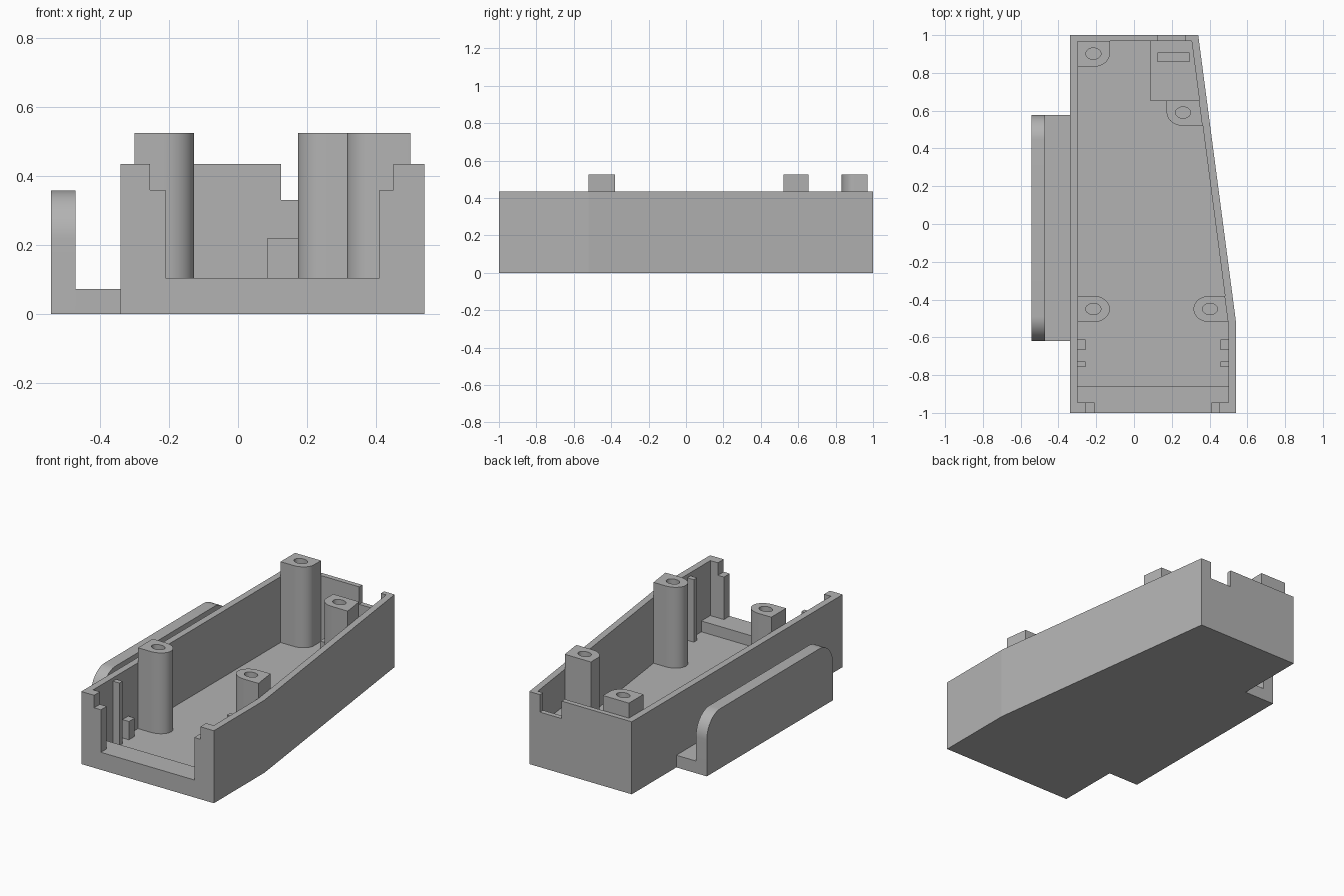
import bpy, bmesh
from math import sin, cos, radians

cube = bpy.data.objects.get("Cube")
if cube:
    bpy.data.objects.remove(cube, do_unlink=True)

gray = bpy.data.materials.new("plastic gray")
gray.use_nodes = True
gray.diffuse_color = (0.45, 0.45, 0.45, 1)
gray.node_tree.nodes["Principled BSDF"].inputs["Base Color"].default_value = (0.45, 0.45, 0.45, 1)


def extrude(name, profile, low, high, axis="z"):
    """Prism from a profile: (x, y) along z, or (y, z) along x."""
    bm = bmesh.new()
    at = (lambda a, b: (a, b, low)) if axis == "z" else (lambda a, b: (low, a, b))
    face = bm.faces.new([bm.verts.new(at(a, b)) for a, b in profile])
    top = bmesh.ops.extrude_face_region(bm, geom=[face])["geom"]
    step = (0, 0, high - low) if axis == "z" else (high - low, 0, 0)
    bmesh.ops.translate(bm, vec=step, verts=[v for v in top if isinstance(v, bmesh.types.BMVert)])
    bmesh.ops.recalc_face_normals(bm, faces=bm.faces)
    mesh = bpy.data.meshes.new(name)
    bm.to_mesh(mesh)
    bm.free()
    mesh.materials.append(gray)
    obj = bpy.data.objects.new(name, mesh)
    bpy.context.collection.objects.link(obj)
    return obj


def box(name, x0, x1, y0, y1, z0, z1):
    return extrude(name, [(x0, y0), (x1, y0), (x1, y1), (x0, y1)], z0, z1)


def activate(obj):
    for other in bpy.context.selected_objects:
        other.select_set(False)
    obj.select_set(True)
    bpy.context.view_layer.objects.active = obj


def cut(obj, cutters):
    activate(obj)
    for cutter in cutters:
        mod = obj.modifiers.new("cut", "BOOLEAN")
        mod.operation, mod.solver, mod.object = "DIFFERENCE", "EXACT", cutter
        bpy.ops.object.modifier_apply(modifier=mod.name)
        bpy.data.objects.remove(cutter, do_unlink=True)


def smooth(obj):
    activate(obj)
    bpy.ops.object.shade_smooth_by_angle(angle=radians(30))


def arc(cx, cy, rx, ry, start, end, steps=16):
    angles = [radians(start + (end - start) * i / steps) for i in range(steps + 1)]
    return [(cx + rx * cos(a), cy + ry * sin(a)) for a in angles]


FLOOR, SILL, RIM, BOSS_TOP = 0.04, 0.105, 0.435, 0.525


def inner(y):
    """x of the inside face of the tapering wall."""
    return 0.5 - max(0, y + 0.52) * 0.131


def cavity(name, front, low):
    return extrude(name, [(-0.3, front), (0.5, front), (0.5, -0.52),
                          (inner(0.97), 0.97), (-0.3, 0.97)], low, 0.7)


# Open tray with a tapering side, stepped front opening and rear notch
tray = extrude("tray", [(-0.34, -1), (0.54, -1), (0.54, -0.52), (0.34, 1), (-0.34, 1)], 0, RIM)
cut(tray, [
    cavity("upper_cavity", -0.945, SILL),
    cavity("lower_cavity", -0.86, FLOOR),
    box("front_opening", -0.21, 0.41, -1.1, -0.9, SILL, 0.7),
    box("front_ledge", -0.255, 0.45, -1.1, -0.9, 0.36, 0.7),
    box("rear_notch", 0.125, 0.27, 0.93, 1.1, 0.33, 0.7),
])

# Rear corner platform with a slot
platform = extrude("rear_platform", [(0.085, 0.655), (inner(0.655), 0.655),
                                     (inner(0.97), 0.97), (0.085, 0.97)], FLOOR, 0.22)
cut(platform, [box("slot", 0.125, 0.295, 0.86, 0.905, 0.12, 0.3)])


# Screw bosses that merge into the walls
def boss(name, cx, cy, rounded, wall_points):
    profile = arc(cx, cy, 0.087, 0.07, *rounded) + wall_points
    post = extrude(name, profile, FLOOR, BOSS_TOP)
    hole = extrude("hole", arc(cx, cy, 0.04, 0.03, 0, 348.75, 31), 0.25, 0.7)
    cut(post, [hole])
    smooth(post)


boss("front_right_boss", -0.215, -0.45, (-90, 90), [(-0.3, -0.38), (-0.3, -0.52)])
boss("front_left_boss", 0.402, -0.45, (90, 270),
     [(inner(-0.52), -0.52), (inner(-0.38), -0.38)])
boss("rear_right_boss", -0.215, 0.902, (-90, 0),
     [(-0.128, 0.97), (-0.3, 0.97), (-0.3, 0.832)])
boss("rear_left_boss", 0.26, 0.59, (180, 270),
     [(inner(0.52), 0.52), (inner(0.655), 0.655), (0.173, 0.655)])

# Board guide rails on both side walls
for side, x0, x1 in (("right", -0.3, -0.257), ("left", 0.457, 0.5)):
    box(side + "_tall_rail", x0, x1, -0.757, -0.727, FLOOR, 0.415)
    box(side + "_short_rail", x0, x1, -0.667, -0.612, FLOOR, 0.15)

# Side clip: flat foot and upright plate with rounded top corners
box("clip_foot", -0.47, -0.34, -0.62, 0.577, 0, 0.073)
plate = extrude("clip_plate", [(-0.62, 0), (0.577, 0)]
                + arc(0.447, 0.218, 0.13, 0.14, 0, 90)
                + arc(-0.49, 0.218, 0.13, 0.14, 90, 180), -0.542, -0.47, "x")
smooth(plate)
